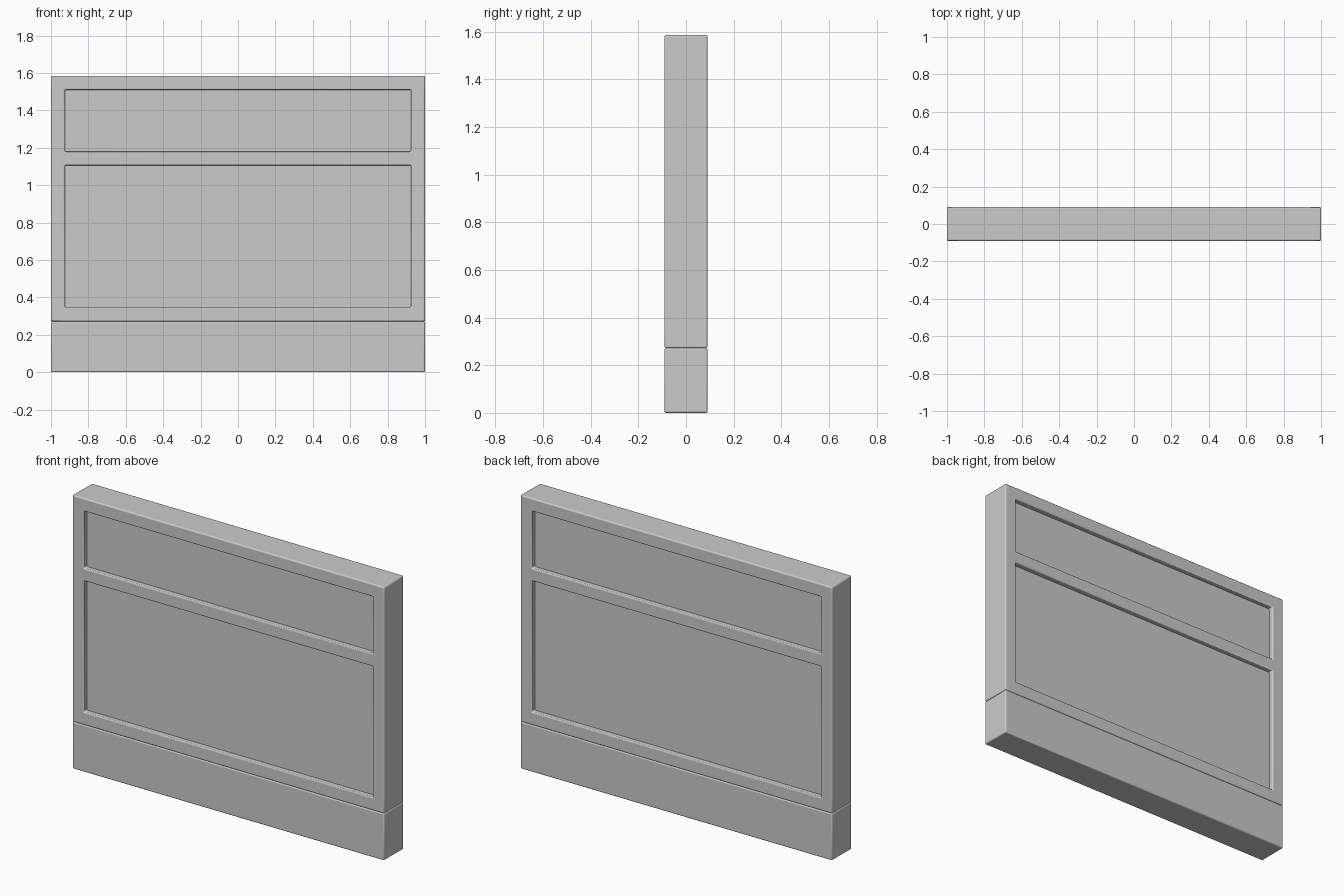
import bpy
import bmesh

cube = bpy.data.objects.get("Cube")
if cube:
    bpy.data.objects.remove(cube, do_unlink=True)

DEPTH = 0.18
grey = bpy.data.materials.new("plain grey")
grey.use_nodes = True
GREY = (0.6, 0.6, 0.6, 1)
grey.diffuse_color = GREY
grey.node_tree.nodes["Principled BSDF"].inputs["Base Color"].default_value = GREY


def slab(name, xs, zs, depth, holes=(), bevel=0.0):
    """Extrude a grid of cells along y, leaving out the hole cells."""
    bm = bmesh.new()
    grid = [[bm.verts.new((x, -depth / 2, z)) for z in zs] for x in xs]
    for i in range(len(xs) - 1):
        for j in range(len(zs) - 1):
            if (i, j) not in holes:
                bm.faces.new((grid[i][j], grid[i + 1][j],
                              grid[i + 1][j + 1], grid[i][j + 1]))
    front = bm.faces[:]
    back = bmesh.ops.extrude_face_region(bm, geom=front, use_keep_orig=True)["geom"]
    for v in back:
        if isinstance(v, bmesh.types.BMVert):
            v.co.y = depth / 2
    bmesh.ops.recalc_face_normals(bm, faces=bm.faces[:])
    mesh = bpy.data.meshes.new(name)
    bm.to_mesh(mesh)
    bm.free()
    mesh.materials.append(grey)
    obj = bpy.data.objects.new(name, mesh)
    bpy.context.collection.objects.link(obj)
    if bevel:
        mod = obj.modifiers.new("soft edges", "BEVEL")
        mod.width = bevel
        mod.segments = 3
        mod.limit_method = "ANGLE"
        bpy.ops.object.select_all(action="DESELECT")
        obj.select_set(True)
        bpy.context.view_layer.objects.active = obj
        bpy.ops.object.shade_smooth_by_angle()
    return obj


# Plinth along the floor
slab("base_plinth", (-1, 1), (0, 0.272), DEPTH, bevel=0.007)

# Frame of stiles and rails around two openings
slab("panel_frame", (-1, -0.925, 0.925, 1),
     (0.272, 0.347, 1.106, 1.179, 1.51, 1.585), DEPTH,
     holes={(1, 1), (1, 3)}, bevel=0.007)

# Recessed panels filling the openings
slab("lower_panel", (-0.94, 0.94), (0.33, 1.12), 0.12)
slab("upper_panel", (-0.94, 0.94), (1.165, 1.525), 0.12)
